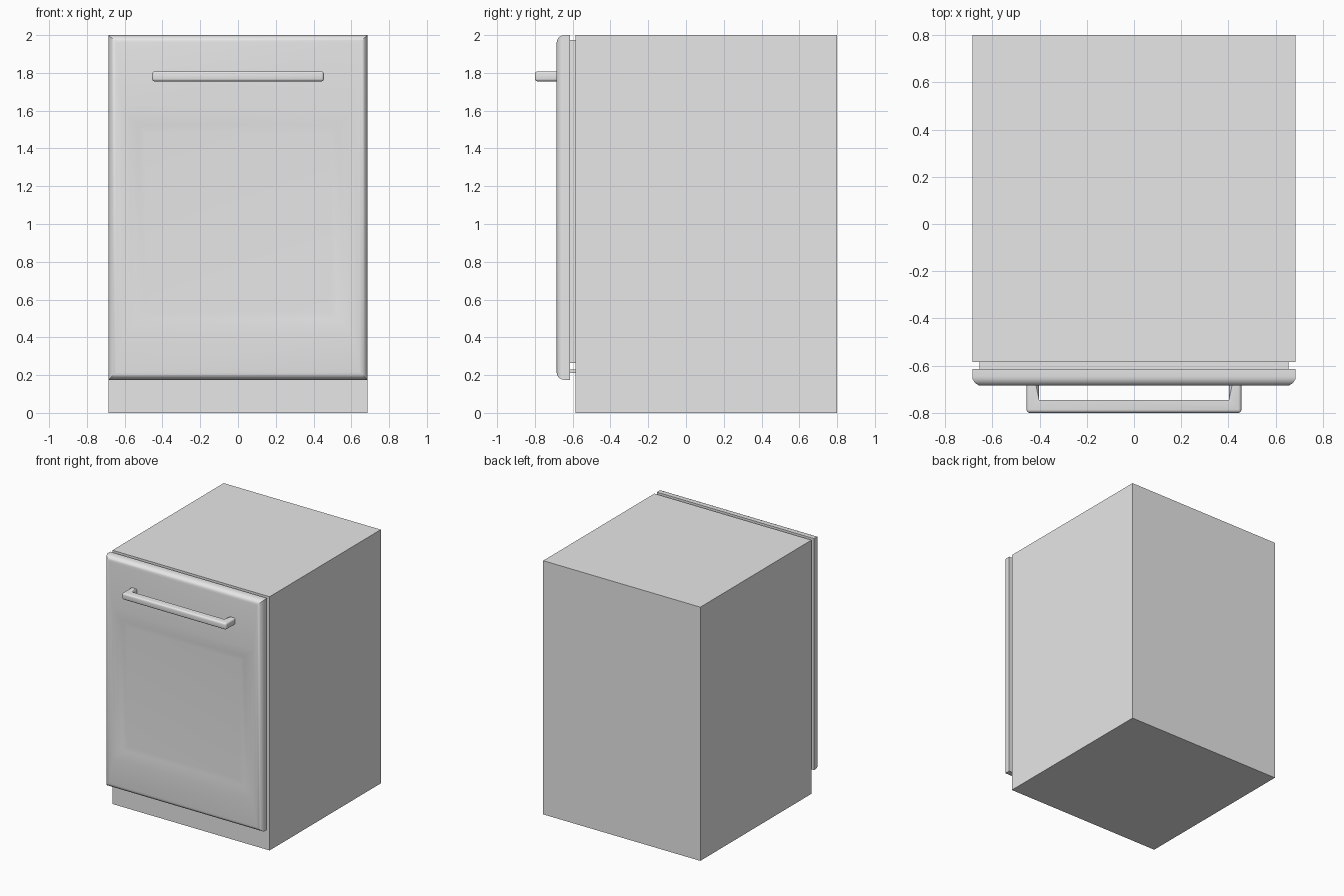
import bpy, bmesh
from mathutils import Vector

cube = bpy.data.objects.get("Cube")
if cube:
    bpy.data.objects.remove(cube, do_unlink=True)

# One painted metal colour for the whole appliance
metal = bpy.data.materials.new("light grey")
metal.use_nodes = True
GREY = (0.8, 0.8, 0.8, 1)
metal.diffuse_color = GREY
metal.node_tree.nodes["Principled BSDF"].inputs["Base Color"].default_value = GREY


def finish(bm, name, smooth=False):
    bmesh.ops.recalc_face_normals(bm, faces=bm.faces)
    mesh = bpy.data.meshes.new(name)
    bm.to_mesh(mesh)
    bm.free()
    mesh.materials.append(metal)
    obj = bpy.data.objects.new(name, mesh)
    bpy.context.collection.objects.link(obj)
    if smooth:
        bpy.ops.object.select_all(action="DESELECT")
        obj.select_set(True)
        bpy.context.view_layer.objects.active = obj
        bpy.ops.object.shade_smooth_by_angle(angle=0.6)
    return obj


def box(lo, hi):
    bm = bmesh.new()
    lo, hi = Vector(lo), Vector(hi)
    bmesh.ops.create_cube(bm, size=1)
    for v in bm.verts:
        v.co = (lo + hi) / 2 + v.co * (hi - lo)
    return bm


def prism(points, offset):
    """Extrude a flat outline along an offset."""
    bm = bmesh.new()
    face = bm.faces.new([bm.verts.new(p) for p in points])
    moved = bmesh.ops.extrude_face_region(bm, geom=[face], use_keep_orig=True)["geom"]
    bmesh.ops.translate(bm, vec=offset,
                        verts=[g for g in moved if isinstance(g, bmesh.types.BMVert)])
    return bm


def arch(outer, inner, end, inner_top, outer_top):
    """Corner pairs of a U-shaped outline with open ends."""
    return [(-outer, end), (-outer, outer_top), (outer, outer_top), (outer, end),
            (inner, end), (inner, inner_top), (-inner, inner_top), (-inner, end)]


# Cabinet body
finish(box((-0.685, -0.585, 0), (0.685, 0.8, 2)), "cabinet_body")

# Door seal around the top and sides, with a separate bottom strip
outline = arch(0.655, 0.6, 0.265, 1.92, 1.975)
finish(prism([(x, -0.585, z) for x, z in outline], (0, -0.03, 0)), "door_seal")
finish(box((-0.655, -0.615, 0.21), (0.655, -0.585, 0.23)), "bottom_seal")

# Door with rounded front edges
bm = box((-0.685, -0.685, 0.175), (0.685, -0.615, 2))
front = [e for e in bm.edges if all(v.co.y < -0.68 for v in e.verts)]
bmesh.ops.bevel(bm, geom=front, offset=0.04, segments=5, profile=0.5, affect="EDGES")

# Soft shallow recess pressed into the door front
panel = min(bm.faces, key=lambda f: f.calc_center_median().y)
for half_x, half_z, depth in [(0.61, 0.59, 0), (0.57, 0.55, 0.002),
                              (0.53, 0.51, 0.008), (0.49, 0.47, 0.01)]:
    bmesh.ops.inset_region(bm, faces=[panel], thickness=0.01)
    for v in panel.verts:
        v.co = (half_x if v.co.x > 0 else -half_x, -0.685 + depth,
                1.01 + (half_z if v.co.z > 1.01 else -half_z))
finish(bm, "door", smooth=True)

# Bar handle with rounded edges
outline = arch(0.455, 0.402, -0.68, -0.745, -0.8)
bm = prism([(x, y, 1.755) for x, y in outline], (0, 0, 0.053))
edges = [e for e in bm.edges if any(v.co.y < -0.7 for v in e.verts)
         and not all(abs(v.co.x) < 0.41 and abs(v.co.y + 0.745) < 0.001 for v in e.verts)]
bmesh.ops.bevel(bm, geom=edges, offset=0.014, segments=4, profile=0.5, affect="EDGES")
finish(bm, "door_handle", smooth=True)
